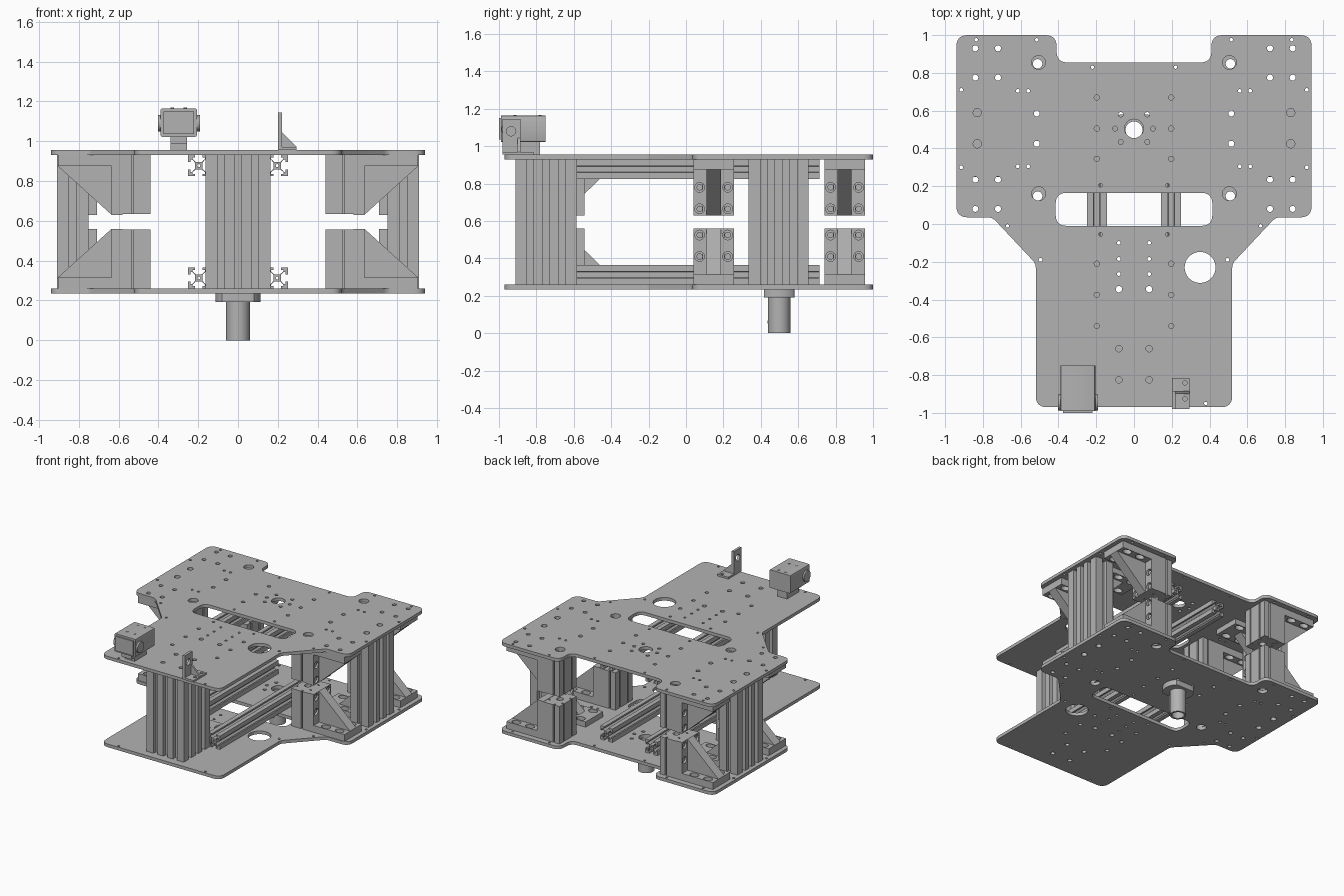
import bpy, bmesh, math
from mathutils import Matrix, Vector

if "Cube" in bpy.data.objects:
    bpy.data.objects.remove(bpy.data.objects["Cube"])

grey = bpy.data.materials.new("machined grey")
grey.use_nodes = True
grey.diffuse_color = (0.45, 0.45, 0.45, 1)
grey.node_tree.nodes["Principled BSDF"].inputs["Base Color"].default_value = grey.diffuse_color

MOVE = Matrix.Translation
TURN = Matrix.Rotation
STAND = TURN(math.pi / 2, 4, 'X')              # profile x,y becomes x,z
SWAP = Matrix(((0, 0, 1, 0), (0, 1, 0, 0), (1, 0, 0, 0), (0, 0, 0, 1)))  # x <-> z
FLIP = Matrix.Diagonal((1, 1, -1, 1))


# ---- profile helpers ----
def circle(x, y, r, stretch=1, n=20):
    return [(x + r * stretch * math.cos(i * math.tau / n), y + r * math.sin(i * math.tau / n))
            for i in range(n)]


def rect(x0, x1, y0, y1):
    return [(x0, y0), (x1, y0), (x1, y1), (x0, y1)]


def rounded(points, r, steps=6):
    """Fillet every corner of a closed outline."""
    out = []
    for i, p in enumerate(points):
        p = Vector(p)
        to_a = (Vector(points[i - 1]) - p).normalized()
        to_b = (Vector(points[(i + 1) % len(points)]) - p).normalized()
        cut = r / math.tan(to_a.angle(to_b) / 2)
        a, b = p + to_a * cut, p + to_b * cut
        for k in range(steps + 1):
            t = k / steps
            out.append(tuple(a * (1 - t) ** 2 + p * 2 * t * (1 - t) + b * t * t))
    return out


def slotted(w, d, slots_x, slots_y, notch):
    """Rectangle with a notch of (half width, depth) steps at each slot."""
    c = [Vector(p) for p in rect(-w / 2, w / 2, -d / 2, d / 2)]
    out = []
    for i in range(4):
        a, b = c[i], c[(i + 1) % 4]
        along = (b - a).normalized()
        inward = Vector((-along.y, along.x))
        out.append(tuple(a))
        for s in (slots_y if i % 2 else slots_x):
            mid = (a + b) / 2 + along * s
            out += [tuple(mid - along * h + inward * e) for h, e in notch]
            out += [tuple(mid + along * h + inward * e) for h, e in reversed(notch)]
    return out


def prism(loops, z0, z1):
    """Extrude an outline; inner loops become holes."""
    curve = bpy.data.curves.new("profile", 'CURVE')
    curve.dimensions, curve.fill_mode, curve.extrude = '2D', 'BOTH', (z1 - z0) / 2
    for loop in loops:
        s = curve.splines.new('POLY')
        s.points.add(len(loop) - 1)
        for point, (x, y) in zip(s.points, loop):
            point.co = (x, y, 0, 1)
        s.use_cyclic_u = True
    ob = bpy.data.objects.new("profile", curve)
    bpy.context.collection.objects.link(ob)
    graph = bpy.context.evaluated_depsgraph_get()
    mesh = bpy.data.meshes.new_from_object(ob.evaluated_get(graph))
    bpy.data.objects.remove(ob)
    bpy.data.curves.remove(curve)
    mesh.transform(MOVE((0, 0, (z0 + z1) / 2)))
    return mesh


def box(x0, x1, y0, y1, z0, z1):
    return prism([rect(x0, x1, y0, y1)], z0, z1)


def place(name, pieces, matrix=Matrix()):
    """Join the meshes, transform them and make one object."""
    bm = bmesh.new()
    for m in pieces:
        bm.from_mesh(m)
    bmesh.ops.remove_doubles(bm, verts=bm.verts, dist=1e-5)
    bm.transform(matrix)
    bmesh.ops.recalc_face_normals(bm, faces=bm.faces)
    mesh = bpy.data.meshes.new(name)
    bm.to_mesh(mesh)
    bm.free()
    mesh.materials.clear()
    mesh.materials.append(grey)
    mesh.polygons.foreach_set("material_index", [0] * len(mesh.polygons))
    ob = bpy.data.objects.new(name, mesh)
    bpy.context.collection.objects.link(ob)
    bpy.ops.object.select_all(action='DESELECT')
    ob.select_set(True)
    bpy.context.view_layer.objects.active = ob
    bpy.ops.object.shade_smooth_by_angle(angle=math.radians(35))
    return ob


def moved(mesh, matrix):
    mesh.transform(matrix)
    return mesh


# ---- deck plates ----
LOW, HIGH, THICK = 0.26, 0.93, 0.025
half = [(0.52, -0.97), (0.52, -0.21), (0.75, 0.035), (0.94, 0.035), (0.94, 1), (0.41, 1), (0.41, 0.855)]
outline = rounded(half + [(-x, y) for x, y in reversed(half)], 0.06)
loops = [outline, rounded(rect(-0.415, 0.415, -0.01, 0.165), 0.06),
         circle(0.35, -0.23, 0.082, n=36), circle(0, 0.505, 0.05, n=28)]
# mirrored holes: (x, radius) -> y positions
holes = {(0.505, 0.037): (0.855, 0.16), (0.83, 0.022): (0.59, 0.425), (0.515, 0.016): (0.585, 0.425),
         (0.84, 0.016): (0.93, 0.775, 0.235, 0.08), (0.72, 0.016): (0.93, 0.775, 0.235, 0.08),
         (0.915, 0.01): (0.71, 0.3), (0.615, 0.01): (0.705, 0.305), (0.56, 0.01): (0.705, 0.305),
         (0.197, 0.014): (0.67, 0.505, 0.345, -0.21, -0.375, -0.54), (0.177, 0.01): (0.205, -0.055),
         (0.08, 0.01): (-0.1, -0.185, -0.265), (0.08, 0.017): (-0.345, -0.66, -0.825),
         (0.07, 0.013): (0.435, 0.58), (0.1, 0.013): (0.505,), (0.515, 0.009): (0.975,),
         (0.835, 0.009): (0.975,), (0.22, 0.009): (0.83,), (0.67, 0.009): (-0.01,),
         (0.495, 0.01): (-0.19,), (0.38, 0.009): (-0.95,)}
for (x, r), ys in holes.items():
    loops += [circle(s * x, y, r, n=14) for y in ys for s in (1, -1)]
place("bottom_plate", [prism(loops, LOW - THICK, LOW)])
place("top_plate", [prism(loops, HIGH, HIGH + THICK)])

# ---- slotted columns ----
groove = [(0.018, 0), (0.018, 0.03)]
place("front_column", [prism([slotted(0.325, 0.325, (-0.085, 0, 0.085), (-0.085, 0, 0.085), groove)],
                             LOW, HIGH)], MOVE((0, -0.748, 0)))
for side, sx in (("left", 1), ("right", -1)):
    place(side + "_column", [prism([slotted(0.16, 0.32, (0,), (-0.08, 0, 0.08), groove)], LOW, HIGH)],
          MOVE((sx * 0.83, 0.495, 0)))

# ---- T-slot rails ----
tee = [(0.018, 0), (0.018, 0.012), (0.031, 0.012), (0.031, 0.02), (0.014, 0.035)]
for side, sx in (("left", 1), ("right", -1)):
    for level, z in (("lower", LOW + 0.053), ("upper", HIGH - 0.053)):
        place(f"{level}_{side}_rail", [prism([slotted(0.106, 0.106, (0,), (0,), tee),
                                              circle(0, 0, 0.008, n=10)], -0.65, 0.65)],
              MOVE((sx * 0.197, 0.065, z)) @ STAND)


# ---- angle brackets: foot along +x, upright along +z, ribs between ----
def bracket(foot, height, t, rib_foot, rib_height, ribs):
    wide = 0.108
    def leg(length, first, last, stretch):
        return prism([rect(0, length, -wide, wide)] +
                     [circle(a, b, 0.026, stretch) for a in (first, last) for b in (-0.075, 0.075)], 0, t)
    pieces = [leg(foot, foot - 0.185, foot - 0.065, 1.4), moved(leg(height, 0.15, 0.265, 1), SWAP)]
    for y0, y1 in ribs:
        pieces.append(moved(prism([[(t, t), (rib_foot, t), (t, rib_height)]], -y1, -y0), STAND))
    for h in (0.15, 0.265):
        for b in (-0.075, 0.075):
            pieces.append(moved(prism([circle(h, b, 0.017, n=12)], 0, t - 0.01), SWAP))
    return pieces


big = bracket(0.325, 0.3, 0.055, 0.325, 0.3, [(-0.038, 0.038)])
small = bracket(0.3, 0.3, 0.042, 0.19, 0.185, [(-0.038, 0.038)])
block = prism([slotted(0.14, 0.215, (0.02,), (-0.05, 0.05), [(0.006, 0), (0.006, 0.02)]),
               circle(0, 0, 0.025)], 0, 0.297)

for level, up in (("lower", MOVE((0, 0, LOW))), ("upper", MOVE((0, 0, HIGH)) @ FLIP)):
    place(level + "_front_column_bracket", small,
          up @ MOVE((0, -0.585, 0)) @ TURN(math.pi / 2, 4, 'Z'))
    for side, sx in (("left", 1), ("right", -1)):
        mirror = up @ Matrix.Diagonal((sx, 1, 1, 1))
        place(f"{level}_{side}_column_bracket", small,
              mirror @ MOVE((0.75, 0.505, 0)) @ TURN(math.pi, 4, 'Z'))
        for end, y in (("front", 0.148), ("back", 0.848)):
            place(f"{level}_{side}_{end}_bracket", big, mirror @ MOVE((0.58, y, 0)))
            place(f"{level}_{side}_{end}_block", [block], mirror @ MOVE((0.51, y, 0)))

# ---- hollow lower shaft with flat-sided flange ----
flange = [(x, max(-0.082, min(0.082, y))) for x, y in circle(0, 0, 0.113, n=40)]
bore = circle(0, 0, 0.045, n=32)
at_shaft = MOVE((0, 0.498, 0))
place("shaft_flange", [prism([flange, bore], 0.192, LOW - THICK)], at_shaft)
place("shaft_tube", [prism([circle(0, 0, 0.06, n=32), bore], 0, 0.192)], at_shaft)
place("shaft_set_screw", [prism([circle(0, 0.06, 0.008, n=10)], 0.05, 0.062)], at_shaft @ STAND)

# ---- small motor on its mount ----
TOP = HIGH + THICK
place("motor_mount", [box(-0.34, -0.255, -0.93, -0.78, TOP, 1.03),
                      box(-0.34, -0.255, -0.97, -0.93, TOP + 0.03, 1.03)])
place("motor_body", [moved(prism([rounded(rect(-0.39, -0.205, 1.022, 1.165), 0.012, 2)], 0.75, 0.99), STAND)])
place("motor_cover", [box(-0.375, -0.22, -1, -0.99, 1.035, 1.15)])
place("motor_horn", [moved(prism([circle(1.09, -0.945, 0.042, n=24)], -0.402, -0.19), SWAP)])
place("motor_screws", [prism([circle(x, y, 0.009, n=10)], 1.16, 1.168)
                       for x in (-0.33, -0.265) for y in (-0.78, -0.915)])

# ---- small sensor bracket ----
place("sensor_bracket_foot", [prism([rect(0.2, 0.295, -0.98, -0.815),
                                     circle(0.27, -0.84, 0.012), circle(0.27, -0.925, 0.012)], TOP, TOP + 0.015)])
place("sensor_bracket_upright", [moved(prism([rect(TOP, 1.145, -0.98, -0.885),
                                              circle(1.08, -0.935, 0.025)], 0.2, 0.22), SWAP)])
place("sensor_bracket_rib", [moved(prism([[(0.22, TOP + 0.015), (0.295, TOP + 0.015), (0.22, 1.045)]],
                                         0.885, 0.9), STAND)])
